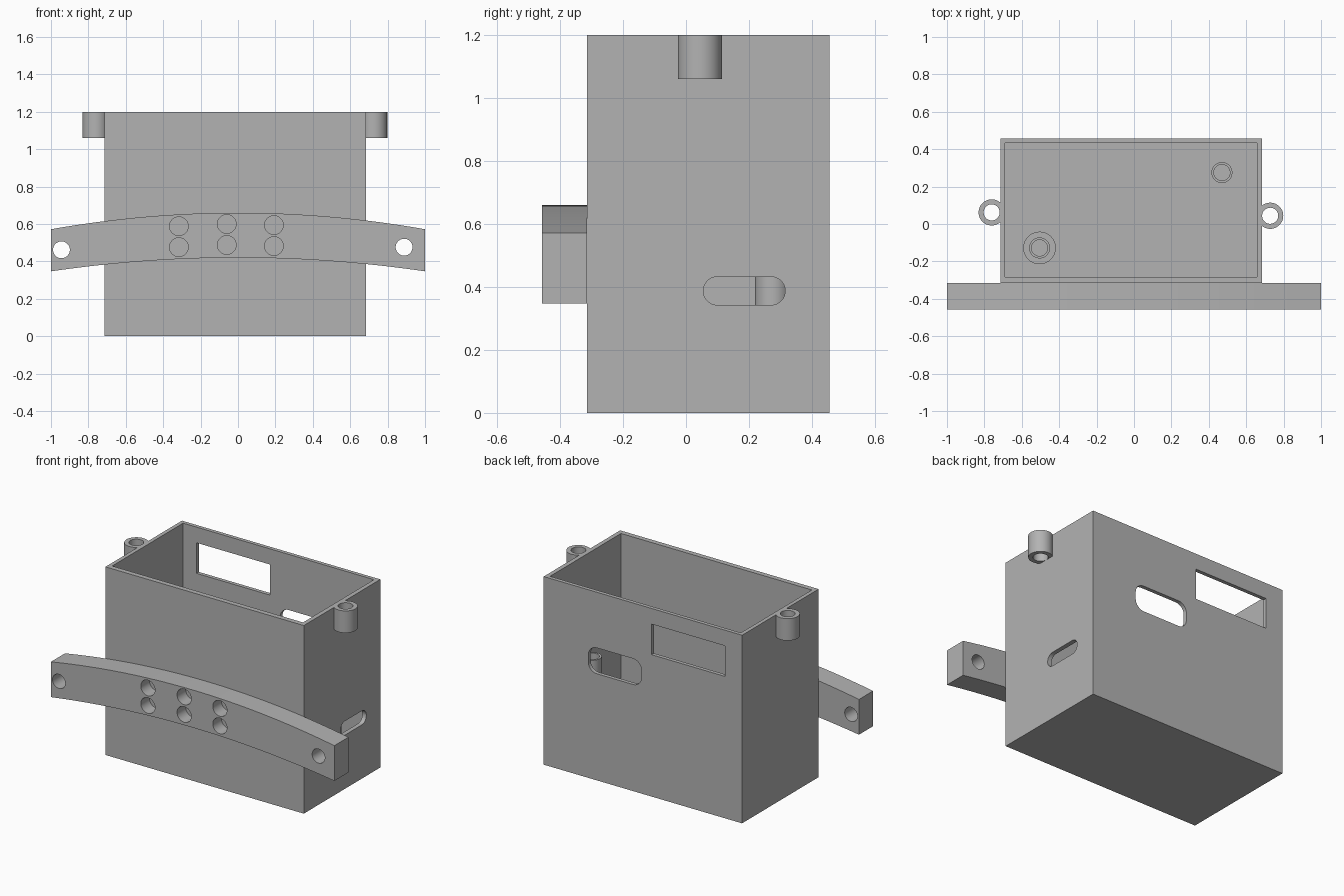
import bpy, bmesh, math
from mathutils import Vector

old = bpy.data.objects.get("Cube")
if old:
    bpy.data.objects.remove(old, do_unlink=True)

grey = bpy.data.materials.new("plain grey")
grey.use_nodes = True
tone = (0.45, 0.45, 0.45, 1)
grey.diffuse_color = tone
grey.node_tree.nodes["Principled BSDF"].inputs["Base Color"].default_value = tone


def prism(name, points, axis, low, high):
    """Extrude a 2D outline along an axis."""
    place = {"x": lambda a, b, t: (t, a, b),
             "y": lambda a, b, t: (a, t, b),
             "z": lambda a, b, t: (a, b, t)}[axis]
    bm = bmesh.new()
    face = bm.faces.new([bm.verts.new(place(a, b, low)) for a, b in points])
    new = bmesh.ops.extrude_face_region(bm, geom=[face])["geom"]
    shift = Vector(place(0, 0, high - low))
    bmesh.ops.translate(bm, vec=shift, verts=[v for v in new if isinstance(v, bmesh.types.BMVert)])
    bmesh.ops.recalc_face_normals(bm, faces=bm.faces)
    mesh = bpy.data.meshes.new(name)
    bm.to_mesh(mesh)
    bm.free()
    mesh.materials.append(grey)
    obj = bpy.data.objects.new(name, mesh)
    bpy.context.collection.objects.link(obj)
    return obj


def rectangle(a0, a1, b0, b1):
    return [(a0, b0), (a1, b0), (a1, b1), (a0, b1)]


def circle(a, b, r, n=48):
    return [(a + r * math.cos(i * math.tau / n), b + r * math.sin(i * math.tau / n)) for i in range(n)]


def rounded(a0, a1, b0, b1, r, n=10):
    pts = []
    corners = [(a1 - r, b1 - r), (a0 + r, b1 - r), (a0 + r, b0 + r), (a1 - r, b0 + r)]
    for q, (a, b) in enumerate(corners):
        for i in range(n + 1):
            t = (q + i / n) * math.pi / 2
            pts.append((a + r * math.cos(t), b + r * math.sin(t)))
    return pts


def combine(obj, other, operation="DIFFERENCE"):
    mod = obj.modifiers.new("combine", "BOOLEAN")
    mod.operation, mod.object, mod.solver = operation, other, "EXACT"
    bpy.context.view_layer.objects.active = obj
    bpy.ops.object.modifier_apply(modifier=mod.name)
    bpy.data.objects.remove(other, do_unlink=True)


# Open-topped housing
TOP = 1.2
housing = prism("housing", rectangle(-0.715, 0.685, -0.315, 0.456), "z", 0, TOP)

# Side screw lugs, joined to the rim
lugs = [(-0.761, 0.062), (0.728, 0.044)]
for x, y in lugs:
    combine(housing, prism("lug", circle(x, y, 0.07), "z", 1.06, TOP), "UNION")
combine(housing, prism("cavity", rectangle(-0.69, 0.657, -0.283, 0.432), "z", 0.03, 1.4))
for x, y in lugs:
    combine(housing, prism("lug_hole", circle(x, y, 0.043), "z", 0.9, 1.4))

# Back window, back slot and side slot
combine(housing, prism("window", rectangle(-0.595, -0.076, 0.905, 1.1), "y", 0.4, 0.5))
combine(housing, prism("back_slot", rounded(-0.005, 0.37, 0.68, 0.845, 0.06), "y", 0.4, 0.5))
combine(housing, prism("side_slot", rounded(0.055, 0.315, 0.343, 0.432, 0.044), "x", 0.62, 0.72))

# Hollow posts standing on the floor
rear_post = prism("rear_post", circle(0.47, 0.275, 0.056), "z", 0.03, 0.68)
combine(rear_post, prism("bore", circle(0.47, 0.275, 0.043), "z", 0.05, 0.8))
front_post = prism("front_post", circle(-0.505, -0.128, 0.056), "z", 0.03, 0.68)
combine(front_post, prism("collar", circle(-0.505, -0.128, 0.087), "z", 0.03, 0.2), "UNION")
combine(front_post, prism("bore", circle(-0.505, -0.128, 0.043), "z", 0.05, 0.8))

# Arched mounting bar across the front
steps = [-1 + i / 20 for i in range(41)]
outline = [(x, 0.42 - 0.073 * x * x) for x in steps]
outline += [(x, 0.66 - 0.088 * x * x) for x in reversed(steps)]
bar = prism("mounting_bar", outline, "y", -0.457, -0.315)

# Through holes at the ends, blind holes in the middle
for x, z in [(-0.944, 0.462), (0.888, 0.476)]:
    combine(bar, prism("end_hole", circle(x, z, 0.045), "y", -0.6, -0.2))
for x, z in [(-0.316, 0.588), (-0.06, 0.6), (0.192, 0.594)]:
    for drop in (0, 0.112):
        combine(bar, prism("blind_hole", circle(x, z - drop, 0.05), "y", -0.6, -0.37))

# Smooth the round walls, keep the corners crisp
bpy.ops.object.select_all(action="DESELECT")
for obj in (housing, rear_post, front_post, bar):
    obj.select_set(True)
bpy.context.view_layer.objects.active = housing
bpy.ops.object.shade_smooth_by_angle(angle=math.radians(30))
